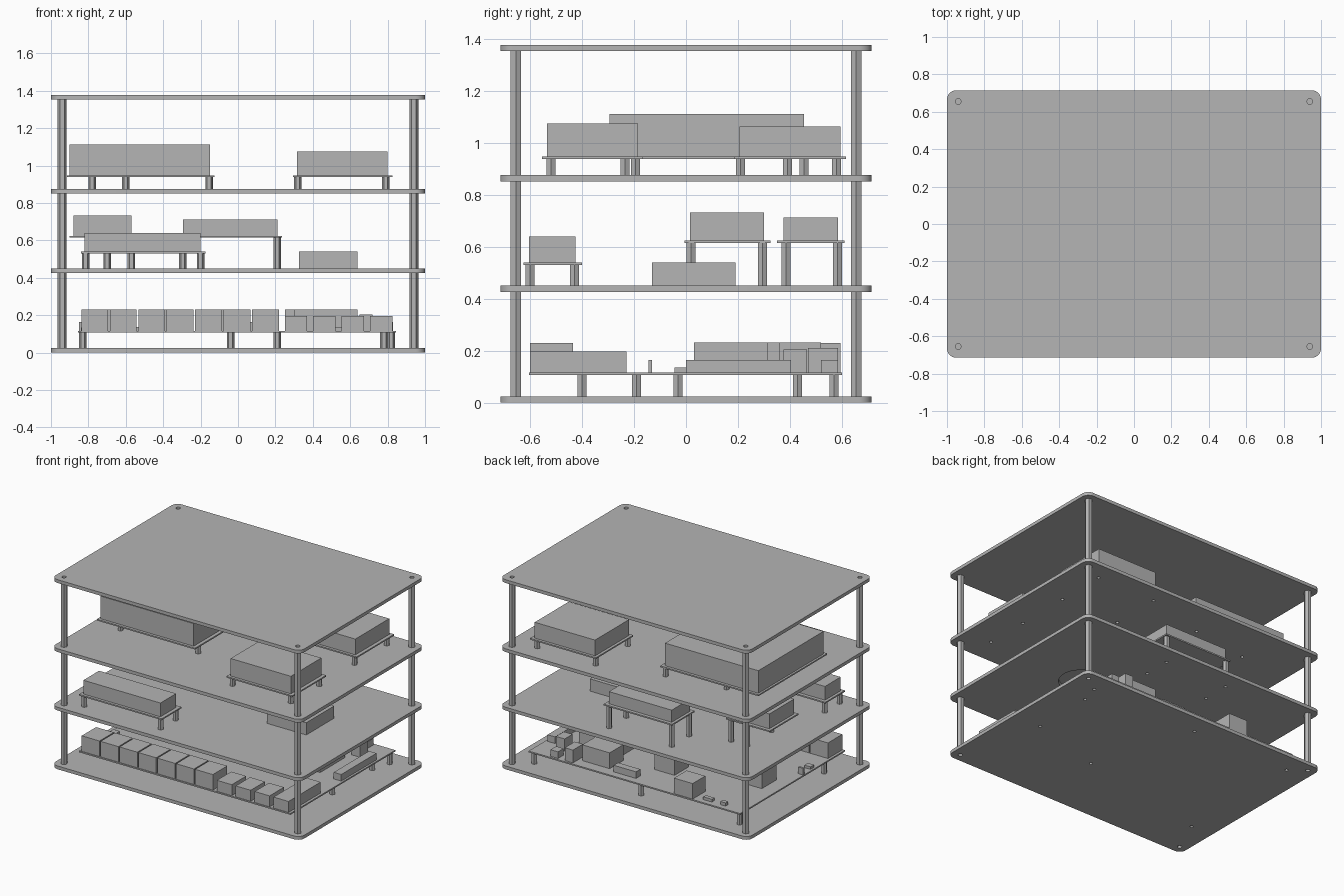
import bpy, bmesh, math
from mathutils import Matrix

cube = bpy.data.objects.get("Cube")
if cube:
    bpy.data.objects.remove(cube, do_unlink=True)

grey = bpy.data.materials.new("plain_grey")
grey.use_nodes = True
grey.diffuse_color = (0.46, 0.46, 0.46, 1)
grey.node_tree.nodes["Principled BSDF"].inputs["Base Color"].default_value = (0.46, 0.46, 0.46, 1)


def add_object(name, mesh):
    mesh.materials.clear()
    mesh.materials.append(grey)
    obj = bpy.data.objects.new(name, mesh)
    bpy.context.collection.objects.link(obj)
    return obj


def from_bmesh(name, bm):
    mesh = bpy.data.meshes.new(name)
    bm.to_mesh(mesh)
    bm.free()
    return add_object(name, mesh)


def box(name, x1, x2, y1, y2, z1, z2):
    bm = bmesh.new()
    place = Matrix.Translation(((x1 + x2) / 2, (y1 + y2) / 2, (z1 + z2) / 2))
    size = Matrix.Diagonal((x2 - x1, y2 - y1, z2 - z1, 1))
    bmesh.ops.create_cube(bm, size=1, matrix=place @ size)
    return from_bmesh(name, bm)


def hex_post(name, x, y, z1, z2, radius):
    bm = bmesh.new()
    bmesh.ops.create_cone(bm, cap_ends=True, segments=6, radius1=radius, radius2=radius,
                          depth=z2 - z1, matrix=Matrix.Translation((x, y, (z1 + z2) / 2))
                          @ Matrix.Rotation(math.pi / 2, 4, 'Z'))
    # turn the prism so that two corners point along x
    far = max(v.co.x for v in bm.verts) - x
    if far < radius * 0.95:
        bmesh.ops.rotate(bm, cent=(x, y, 0), matrix=Matrix.Rotation(math.pi / 6, 3, 'Z'), verts=bm.verts)
    return from_bmesh(name, bm)


def arc(cx, cy, r, start, sweep, steps):
    return [(cx + r * math.cos(start + sweep * i / steps),
             cy + r * math.sin(start + sweep * i / steps)) for i in range(steps + 1)]


def plate(name, z1, z2, holes):
    # rounded rectangle with drilled round holes
    r, hx, hy = 0.05, 1.0, 0.715
    outline = []
    for i, (sx, sy) in enumerate(((1, 1), (-1, 1), (-1, -1), (1, -1))):
        outline += arc(sx * (hx - r), sy * (hy - r), r, i * math.pi / 2, math.pi / 2, 8)
    loops = [outline] + [arc(x, y, hr, 0, 2 * math.pi, 24)[:-1] for x, y, hr in holes]
    curve = bpy.data.curves.new(name, 'CURVE')
    curve.dimensions = '2D'
    curve.fill_mode = 'BOTH'
    curve.extrude = (z2 - z1) / 2
    for loop in loops:
        spline = curve.splines.new('POLY')
        spline.points.add(len(loop) - 1)
        for p, (x, y) in zip(spline.points, loop):
            p.co = (x, y, 0, 1)
        spline.use_cyclic_u = True
    temp = bpy.data.objects.new(name + "_outline", curve)
    bpy.context.collection.objects.link(temp)
    graph = bpy.context.evaluated_depsgraph_get()
    mesh = bpy.data.meshes.new_from_object(temp.evaluated_get(graph))
    bpy.data.objects.remove(temp, do_unlink=True)
    obj = add_object(name, mesh)
    obj.location.z = (z1 + z2) / 2


T = 0.024                                # plate thickness
TIERS = [0, 0.427, 0.852, 1.354]         # underside of each plate
CORNERS = [(sx * 0.94, sy * 0.655) for sx in (-1, 1) for sy in (-1, 1)]


def grid(xs, ys):
    return [(x, y) for x in xs for y in ys]


# boards: name, tier, board rectangle, board top, module rectangle, module top, standoffs
BOARDS = [
    ("main_board", 0, (-.855, .845, -.605, .6), .117, None, 0,
     [(-.83, -.4), (-.83, .57), (-.04, .57), (.21, -.19), (.78, -.03), (.78, .43), (.82, .57)]),
    ("front_module", 1, (-.84, -.175, -.625, -.4), .54, (-.82, -.2, -.605, -.425), .64,
     grid((-.815, -.2), (-.6, -.43))),
    ("side_module", 1, (-.9, -.55, -.005, .325), .625, (-.88, -.57, .015, .3), .733,
     grid((-.7, -.57), (.02, .295))),
    ("rear_module", 1, (-.315, .235, .35, .61), .625, (-.295, .21, .375, .585), .713,
     grid((-.295, .21), (.385, .583))),
    ("large_module", 2, (-.915, -.125, -.315, .475), .948, (-.9, -.15, -.295, .455), 1.112,
     [(-.78, -.235), (-.155, -.235), (-.6, .39), (-.155, .455)]),
    ("upper_front_module", 2, (.295, .825, -.555, -.165), .948, (.315, .8, -.535, -.185), 1.075,
     grid((.32, .79), (-.52, -.195))),
    ("upper_rear_module", 2, (.295, .825, .185, .615), .948, (.315, .8, .205, .595), 1.063,
     grid((.32, .79), (.21, .58))),
]

# plates, with a large vent under the fan block
for i, z in enumerate(TIERS):
    holes = [(x, y, 0.015) for x, y in CORNERS]
    for b in BOARDS:
        if b[1] == i:
            holes += [(x, y, 0.011) for x, y in b[6]]
    if i == 1:
        holes.append((.48, .03, .148))
    plate(f"plate_{i + 1}", z, z + T, holes)

# corner posts between the plates
for low, high in zip(TIERS, TIERS[1:]):
    for x, y in CORNERS:
        hex_post("corner_post", x, y, low + T, high, 0.024)

# circuit boards, their modules and standoffs
for name, tier, rect, top, module, module_top, feet in BOARDS:
    box(name + "_board", *rect, top - 0.01, top)
    if module:
        box(name + "_block", *module, top, module_top)
    for x, y in feet:
        hex_post(name + "_standoff", x, y, TIERS[tier] + T, top - 0.01, 0.02)

# fan block sitting directly on the second plate
box("fan_block", .325, .64, -.13, .19, TIERS[1] + T, .54)

# row of connectors along the front of the main board
BASE = 0.117
PITCH = 0.152
for i in range(7):
    x = -.837 + PITCH * i
    box("large_connector", x, x + .143, -.6, -.435, BASE, .23)
for i in range(4):
    x = .25 + PITCH * i
    box("small_connector", x, x + .12, -.6, -.23 if i == 3 else -.435, BASE, .197)

# components on the main board
PARTS = [
    ("edge_bar", .77, .83, 0, .405, .165),
    ("processor_block", .3, .64, .03, .315, .232),
    ("rear_block", .25, .47, .36, .52, .232),
    ("rear_low_block", .02, .2, .495, .545, .165),
    ("middle_block", -.16, 0, .2, .36, .232),
    ("rear_socket", -.47, -.32, .45, .595, .23),
    ("side_socket", -.75, -.6, .03, .2, .23),
    ("tall_capacitor", .5, .565, .47, .585, .21),
    ("short_capacitor", .62, .68, .52, .585, .165),
    ("corner_capacitor", .65, .72, .375, .465, .205),
    ("small_chip", -.6, -.53, .53, .56, .137),
    ("small_chip", -.71, -.668, .53, .56, .14),
    ("small_pin", -.85, -.81, -.145, -.13, .165),
    ("small_chip", -.84, -.79, -.27, -.23, .135),
    ("small_chip", .5, .56, -.045, 0, .135),
]
for name, x1, x2, y1, y2, top in PARTS:
    box(name, x1, x2, y1, y2, BASE, top)
